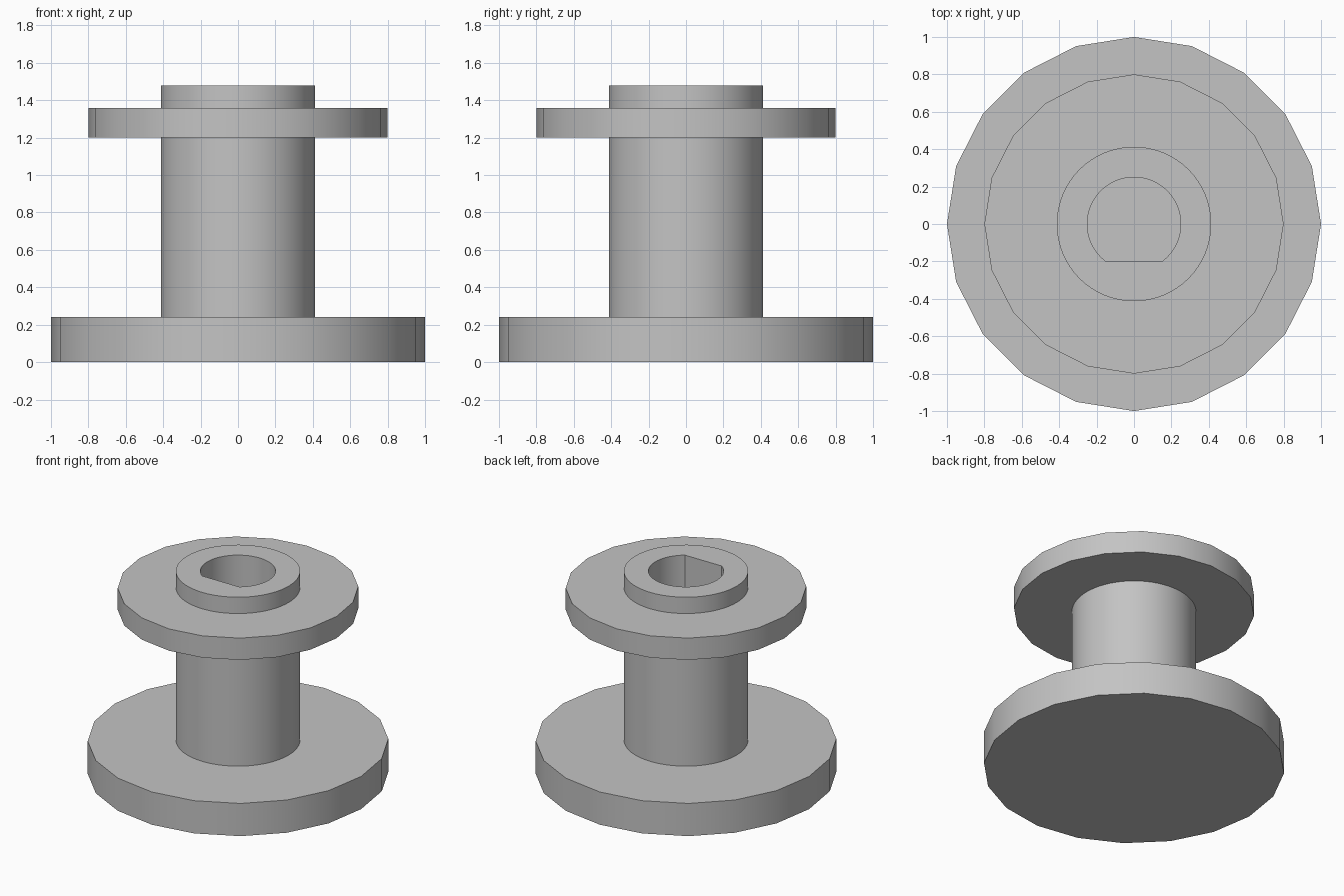
import bpy
import bmesh
from math import cos, sin, pi, asin

cube = bpy.data.objects.get("Cube")
if cube:
    bpy.data.objects.remove(cube, do_unlink=True)

# Single plain grey
grey = bpy.data.materials.new("grey")
grey.use_nodes = True
colour = (0.55, 0.55, 0.55, 1)
grey.diffuse_color = colour
grey.node_tree.nodes["Principled BSDF"].inputs["Base Color"].default_value = colour


def circle(radius, sides):
    return [(radius * cos(2 * pi * i / sides), radius * sin(2 * pi * i / sides))
            for i in range(sides)]


def d_shape(radius, flat, sides):
    # Arc whose open end is closed by a flat facing the front
    start = asin(-flat / radius)
    sweep = pi - 2 * start
    return [(radius * cos(start + sweep * i / sides), radius * sin(start + sweep * i / sides))
            for i in range(sides + 1)]


def prism(name, outlines, bottom, top):
    """Upright solid from an outer outline and an optional hole outline."""
    bm = bmesh.new()
    caps = ([], [])
    for outline in outlines:
        low = [bm.verts.new((x, y, bottom)) for x, y in outline]
        high = [bm.verts.new((x, y, top)) for x, y in outline]
        for i in range(len(outline)):
            face = bm.faces.new((low[i - 1], low[i], high[i], high[i - 1]))
            caps[0].append(face.edges[0])
            caps[1].append(face.edges[2])
    for cap in caps:
        edges = [e for e in bm.edges if e in set(cap)]
        bmesh.ops.triangle_fill(bm, use_beauty=True, use_dissolve=False, edges=edges)
    bmesh.ops.recalc_face_normals(bm, faces=bm.faces[:])
    mesh = bpy.data.meshes.new(name)
    bm.to_mesh(mesh)
    bm.free()
    mesh.materials.append(grey)
    obj = bpy.data.objects.new(name, mesh)
    bpy.context.collection.objects.link(obj)
    bpy.ops.object.select_all(action='DESELECT')
    obj.select_set(True)
    bpy.context.view_layer.objects.active = obj
    bpy.ops.object.shade_smooth_by_angle()
    return obj


barrel_outline = circle(0.413, 64)

# Solid foot, hollow barrel with a keyed blind bore, and upper collar
prism("base_flange", [circle(1, 20)], 0, 0.24)
prism("barrel", [barrel_outline, d_shape(0.25, 0.2, 48)], 0.24, 1.48)
prism("upper_flange", [circle(0.8, 20), barrel_outline], 1.2, 1.36)
